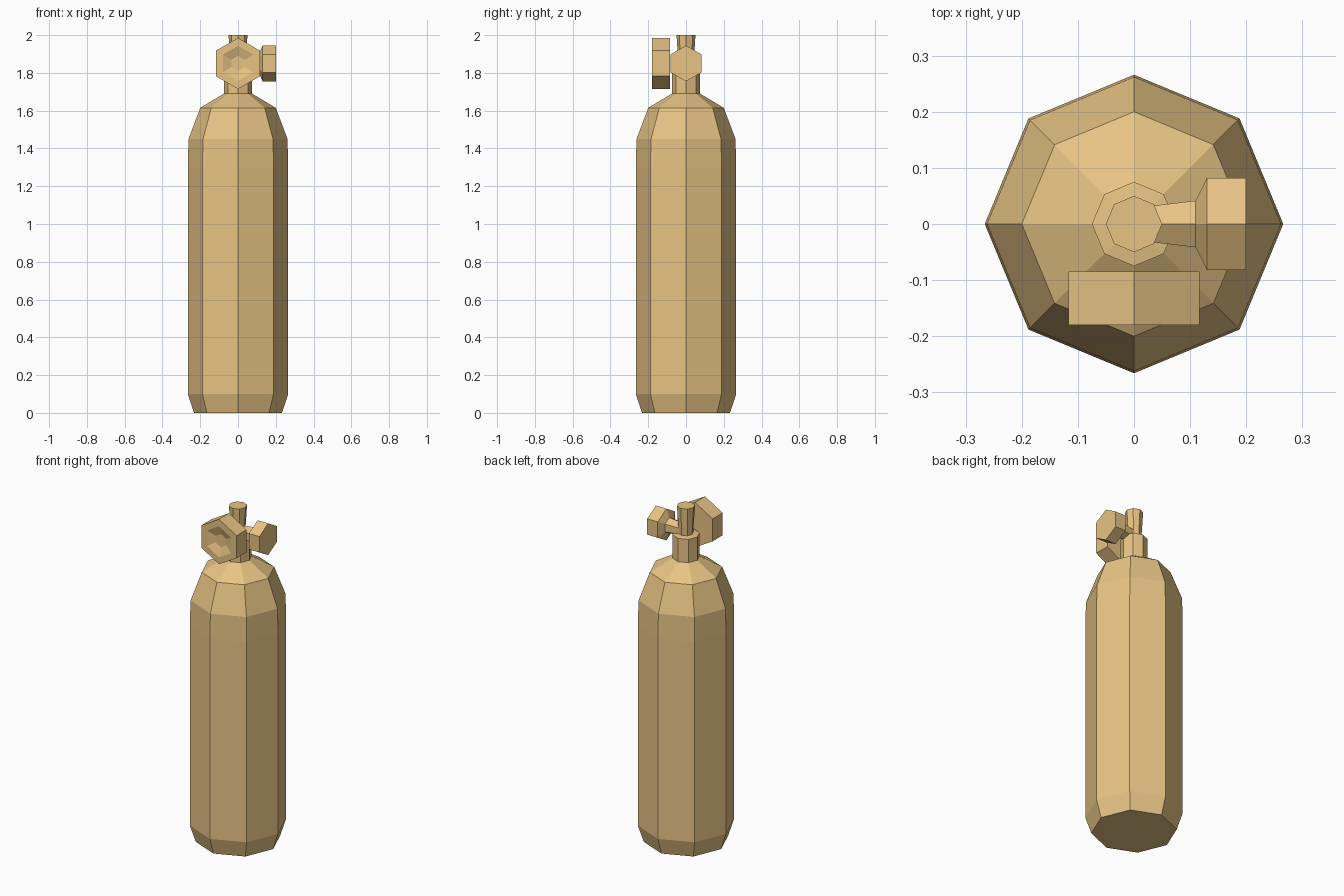
import bpy, bmesh
from math import sin, cos, tau
from mathutils import Vector

if "Cube" in bpy.data.objects:
    bpy.data.objects.remove(bpy.data.objects["Cube"])

brass = bpy.data.materials.new("brass")
brass.diffuse_color = (0.8, 0.55, 0.23, 1)
brass.use_nodes = True
brass.node_tree.nodes["Principled BSDF"].inputs["Base Color"].default_value = brass.diffuse_color


def lathe(name, profile, sides, axis, start, origin=(0, 0, 0)):
    """Low-poly turned solid: profile holds (radius, distance along axis)."""
    axis, u = Vector(axis), Vector(start)
    v = axis.cross(u)
    bm = bmesh.new()
    rings = []
    for r, t in profile:
        ring = []
        for i in range(sides):
            a = tau * i / sides
            ring.append(bm.verts.new(Vector(origin) + axis * t + (u * cos(a) + v * sin(a)) * r))
        rings.append(ring)
    for a, b in zip(rings, rings[1:]):
        for i in range(sides):
            j = (i + 1) % sides
            bm.faces.new((a[i], a[j], b[j], b[i]))
    bm.faces.new(rings[0][::-1])
    bm.faces.new(rings[-1])
    bmesh.ops.recalc_face_normals(bm, faces=bm.faces)
    mesh = bpy.data.meshes.new(name)
    bm.to_mesh(mesh)
    bm.free()
    mesh.materials.append(brass)
    obj = bpy.data.objects.new(name, mesh)
    bpy.context.collection.objects.link(obj)
    return obj


X, Z = (1, 0, 0), (0, 0, 1)

# Tank, neck collar and outlet stem in one turned octagonal body
lathe("tank_body", [(0.233, 0), (0.266, 0.1), (0.266, 1.3), (0.262, 1.45),
                    (0.2, 1.615), (0.075, 1.69), (0.075, 1.83),
                    (0.04, 1.835), (0.05, 2.0)], 8, Z, X)

# Side valve handle with its flaring spindle
lathe("valve_handle", [(0.033, 0), (0.048, 0.11), (0.095, 0.13), (0.095, 0.2)],
      6, X, Z, (0, 0, 1.85))

# Front pressure gauge with a shallow dished face
lathe("pressure_gauge", [(0.135, 0.085), (0.135, 0.18), (0.093, 0.18), (0.04, 0.162)],
      6, (0, -1, 0), Z, (0, 0, 1.85))
